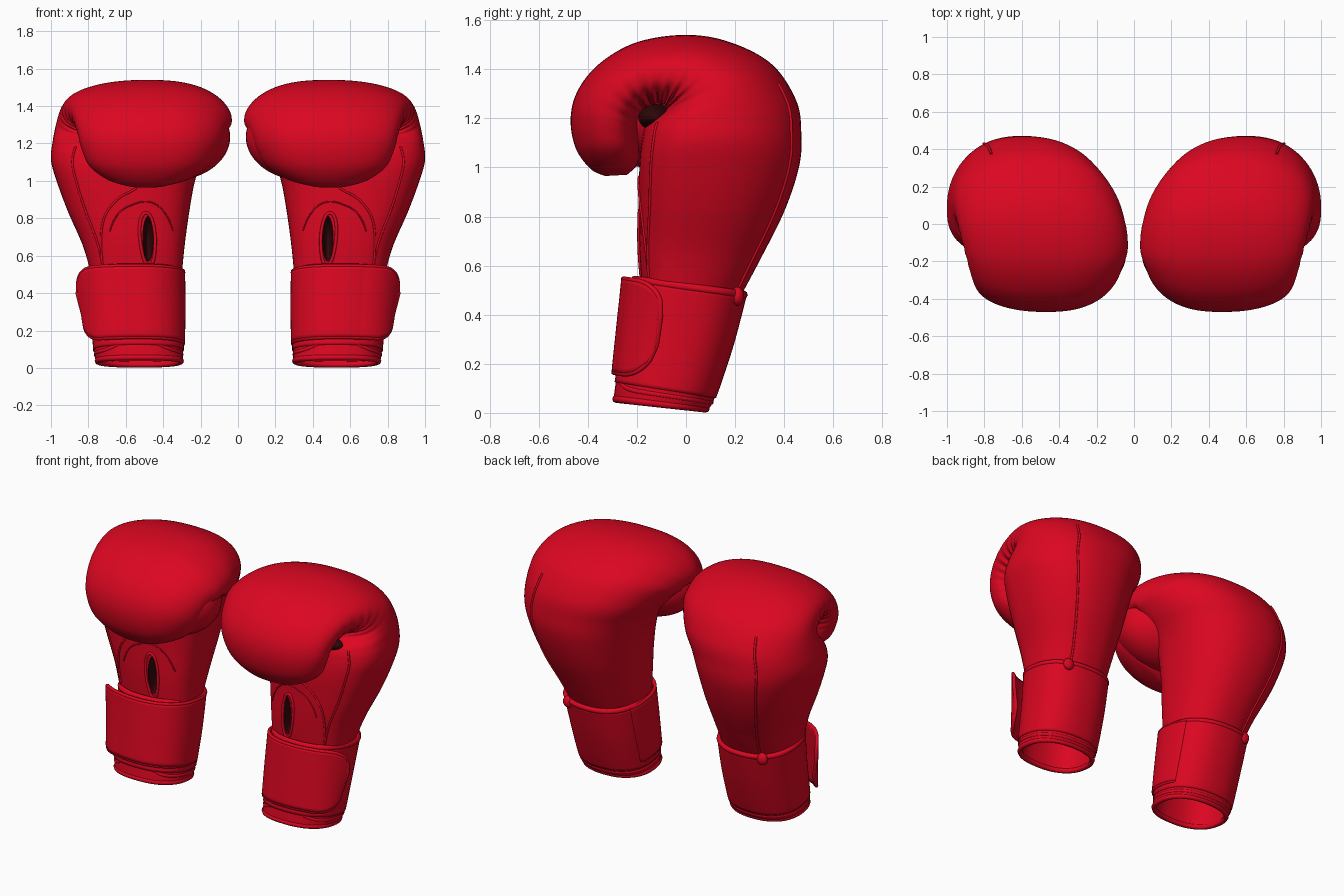
import bpy, bmesh
from math import sin, cos, pi, exp, copysign, sqrt
from mathutils import Vector

cube = bpy.data.objects.get("Cube")
if cube:
    bpy.data.objects.remove(cube, do_unlink=True)


def material(name, color):
    m = bpy.data.materials.new(name)
    m.use_nodes = True
    m.diffuse_color = color
    m.node_tree.nodes["Principled BSDF"].inputs["Base Color"].default_value = color
    return m


RED = material("red leather", (0.71, 0.002, 0.015, 1))
DARK = material("dark lining", (0.03, 0.002, 0.003, 1))

# Cross-sections: front y, front z, back y, back z, inner x, outer x
BODY = [
    (-.18, .52, .22, .47, .3, .785), (-.19, .68, .30, .62, .285, .83),
    (-.19, .85, .40, .82, .26, .91), (-.19, 1, .46, 1, .23, .97),
    (-.18, 1.1, .47, 1.13, .19, 1), (-.16, 1.18, .45, 1.27, .12, .99),
    (-.1, 1.22, .35, 1.42, .065, .97), (-.08, 1.24, .18, 1.51, .045, .95),
    (-.09, 1.25, 0, 1.54, .035, .93), (-.13, 1.25, -.2, 1.51, .035, .9),
    (-.17, 1.23, -.35, 1.425, .06, .875), (-.19, 1.19, -.44, 1.315, .08, .855),
    (-.19, 1.14, -.47, 1.2, .105, .835), (-.19, 1.07, -.45, 1.08, .16, .79),
    (-.2, 1.01, -.39, .995, .27, .69), (-.24, .97, -.33, .965, .41, .57)]
CUFF = [
    (-.285, .055, .08, .016, .305, .75), (-.275, .13, .11, .07, .305, .76),
    (-.24, .34, .18, .28, .305, .77), (-.205, .55, .235, .49, .31, .785)]


def section(rows, s):
    """Smoothly interpolated cross-section at position s."""
    i = max(0, min(int(s), len(rows) - 2))
    f = s - i
    a, b, c, d = (rows[max(0, min(k, len(rows) - 1))] for k in range(i - 1, i + 3))
    return [q + f * (r - p) / 2 + f * f * (p - 2.5 * q + 2 * r - w / 2)
            + f ** 3 * (w - p + 3 * (q - r)) / 2 for p, q, r, w in zip(a, b, c, d)]


def surf(rows, s, t, off=0, bias=0):
    """Point on a lofted skin; t = 0 is outer, pi/2 front, pi inner."""
    fy, fz, by, bz, x0, x1 = section(rows, s)
    u, v = (copysign(abs(k) ** .85, k) for k in (cos(t), sin(t)))
    v += bias * (1 - v * v)
    mid = Vector(((x0 + x1) / 2, (fy + by) / 2, (fz + bz) / 2))
    half = Vector((0, fy - by, fz - bz)) / 2
    return mid + Vector(((x1 - x0) / 2 + off, 0, 0)) * u + (half + half.normalized() * off) * v


def body_pt(s, t, off=0):
    # Leather creases fan out around the curl on the outer side
    w = exp(-((s - 8.7) / 2) ** 2) * exp(-((t - .7) / .55) ** 2)
    # The fist is fuller towards the curl on its inner side
    curl = max(0, min(1, (s - 4.5) / 2))
    bias = .2 + curl * (.28 * max(0, -cos(t)) - .1 * max(0, cos(t)))
    return surf(BODY, s, t, off + .01 * w * sin(s * 10), bias)


def cuff_pt(s, t, off=0):
    return surf(CUFF, s, t, off)


def finish(ob, angle=.7):
    bpy.ops.object.select_all(action="DESELECT")
    ob.select_set(True)
    bpy.context.view_layer.objects.active = ob
    bpy.ops.object.shade_smooth_by_angle(angle=angle)


def grid(name, side, fn, ns, nt, closed=True, caps=False, thick=0):
    """Skin over fn(i, j), mirrored to the given side."""
    bm = bmesh.new()
    rows = []
    for i in range(ns):
        pts = [fn(i / (ns - 1), j / (nt if closed else nt - 1)) for j in range(nt)]
        rows.append([bm.verts.new((p.x * side, p.y, p.z)) for p in pts])
    for a, b in zip(rows, rows[1:]):
        for j in range(nt if closed else nt - 1):
            k = (j + 1) % nt
            bm.faces.new((a[j], a[k], b[k], b[j]))
    if caps:
        bm.faces.new(rows[0])
        bm.faces.new(rows[-1])
    bmesh.ops.recalc_face_normals(bm, faces=bm.faces)
    me = bpy.data.meshes.new(name)
    bm.to_mesh(me)
    bm.free()
    ob = bpy.data.objects.new(name, me)
    bpy.context.collection.objects.link(ob)
    me.materials.append(RED)
    finish(ob)
    if thick:
        mod = ob.modifiers.new("thickness", "SOLIDIFY")
        mod.thickness, mod.offset = thick, 0
    return ob


def piping(name, side, pts, radius, closed=False):
    cu = bpy.data.curves.new(name, "CURVE")
    cu.dimensions = "3D"
    cu.bevel_depth, cu.bevel_resolution = radius, 2
    cu.use_fill_caps = True
    sp = cu.splines.new("POLY")
    sp.points.add(len(pts) - 1)
    for q, p in zip(sp.points, pts):
        q.co = (p.x * side, p.y, p.z, 1)
    sp.use_cyclic_u = closed
    cu.materials.append(RED)
    bpy.context.collection.objects.link(bpy.data.objects.new(name, cu))


def ball(name, side, loc, scale, mat):
    bpy.ops.mesh.primitive_uv_sphere_add(segments=48, ring_count=32, location=(loc[0] * side, *loc[1:]))
    ob = bpy.context.object
    ob.name, ob.scale = name, scale
    ob.data.materials.append(RED)
    ob.data.materials.append(mat)
    for p in ob.data.polygons:
        p.material_index = 1
    finish(ob)
    return ob


def flap_pt(i, j):
    # Front closure with a rounded outer end
    t = .24 + j * j * .3 + j * (pi - .13)
    e = max(0, 1 - j / .19)
    h = .86 * (.3 + .7 * sqrt(1 - e ** 2.2))
    s = 2.05 + (i - .5) * 2 * h
    fade = min(1, (1 - j) / .55)
    out = max(0, 1 - j / .3)
    return cuff_pt(s, t, .008 + .016 * fade + .042 * out + .024 * fade * i)


steps = [k / 72 for k in range(72)]
for side, tag in ((1, "left"), (-1, "right")):
    # Padded hand and curled fist
    body = grid(tag + "_padded_fist", side, lambda i, j: body_pt(i * 15, -pi + j * 2 * pi), 181, 80, caps=True)
    body.data.materials.append(DARK)

    # Palm vent cut into the padding
    cutter = ball(tag + "_vent_cutter", side, (.48, -.22, .69), (.03, .14, .125), DARK)
    cutter.hide_render = True
    cut = body.modifiers.new("vent", "BOOLEAN")
    cut.operation, cut.solver, cut.object = "DIFFERENCE", "EXACT", cutter
    finish(body)
    bpy.ops.object.modifier_apply(modifier=cut.name)
    bpy.data.objects.remove(cutter, do_unlink=True)
    finish(body)
    piping(tag + "_vent_welt", side,
           [body_pt(1.05 + .82 * sin(a * 2 * pi), 1.8 + .14 * cos(a * 2 * pi), 0) for a in steps], .009, True)

    # Inner fist padding and the shaded hollow inside the curl
    ball(tag + "_inner_padding", side, (.36, -.16, 1.235), (.318, .23, .235), RED)
    ball(tag + "_curl_hollow", side, (.56, -.125, 1.205), (.27, .075, .058), DARK)

    # Seams
    piping(tag + "_back_seam", side, [body_pt(.1 + 5.5 * a, -1.1, .001) for a in steps], .007)
    piping(tag + "_thumb_seam", side, [body_pt(.3 + 4.7 * a, .83, .001) for a in steps], .006)
    piping(tag + "_palm_seam", side,
           [body_pt(.45 + 2.3 * a, .85 + .85 * a ** 1.6, .001) for a in steps], .006)
    piping(tag + "_palm_arch_seam", side,
           [body_pt(1.3 + .95 * sin(a * pi), 1.2 + 1.2 * a, 0) for a in steps], .004)

    # Wrist cuff, open at the bottom
    grid(tag + "_cuff", side, lambda i, j: cuff_pt(3 * i, j * 2 * pi), 30, 64, thick=.02)
    grid(tag + "_wrist_band", side, lambda i, j: cuff_pt(.95 + 1.95 * i, j * 2 * pi, .008), 20, 64, thick=.014)
    grid(tag + "_closure_flap", side, flap_pt, 16, 120, closed=False, thick=.02)

    # Flap edge binding
    n = 60
    edge = [flap_pt(0, 1 - k / n) for k in range(n)] + [flap_pt(k / 8, 0) for k in range(8)]
    edge += [flap_pt(1, k / n) for k in range(n + 1)]
    piping(tag + "_flap_binding", side, edge, .011)

    # Rolled cuff trims
    for name, s, lift, off, r in (("top_trim", 2.93, 0, .002, .017), ("lower_trim", .75, .4, .002, .012),
                                  ("bottom_trim", .05, 0, 0, .016)):
        piping(tag + "_" + name, side,
               [cuff_pt(s + lift * max(0, sin(a * 2 * pi)) ** 6, a * 2 * pi, off) for a in steps], r, True)

    # Pull tab at the outer back of the cuff
    ball(tag + "_trim_tab", side, (.69, .21, .475), (.035, .026, .038), RED)
